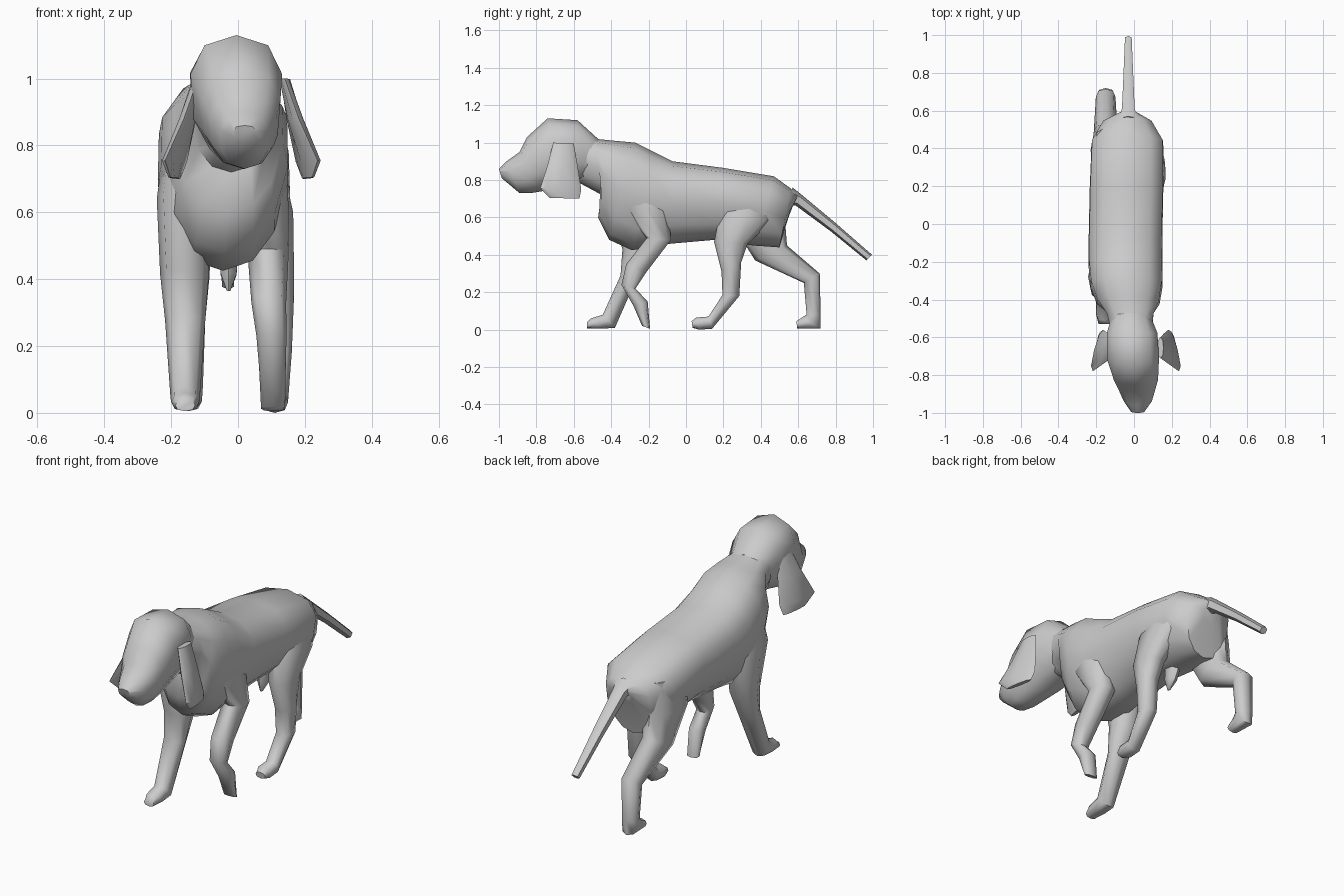
import bpy, bmesh
from math import sin, cos, pi, radians, copysign
from mathutils import Vector


def power(v, e):
    return copysign(abs(v) ** e, v)


def loft(name, sections, n=8, taper=0.0, e=0.85):
    """Skin rings. Section: front/top point (y, z), back/bottom point (y, z),
    centre x, half width, optional x lean of the front point."""
    bm = bmesh.new()
    rings = []
    for y1, z1, y2, z2, x, hw, *lean in sections:
        dx = lean[0] if lean else 0
        mid = Vector((x, (y1 + y2) / 2, (z1 + z2) / 2))
        arm = Vector((dx, (y1 - y2) / 2, (z1 - z2) / 2))
        ring = []
        for i in range(n):
            t = 2 * pi * i / n
            c, s = power(cos(t), e), power(sin(t), e)
            w = hw * s * (1 + taper * c)
            ring.append(bm.verts.new(mid + arm * c + Vector((w, 0, 0))))
        rings.append(ring)
    for a, b in zip(rings, rings[1:]):
        for i in range(n):
            j = (i + 1) % n
            bm.faces.new((a[i], a[j], b[j], b[i]))
    bm.faces.new(rings[0])
    bm.faces.new(rings[-1])
    bmesh.ops.recalc_face_normals(bm, faces=bm.faces)
    me = bpy.data.meshes.new(name)
    bm.to_mesh(me)
    bm.free()
    ob = bpy.data.objects.new(name, me)
    bpy.context.collection.objects.link(ob)
    bpy.ops.object.select_all(action='DESELECT')
    ob.select_set(True)
    bpy.context.view_layer.objects.active = ob
    bpy.ops.object.shade_smooth_by_angle(angle=radians(55))
    return ob


# Torso and neck, narrowing towards the belly
loft("body", [
    (-.62, 1.06, -.58, .79, -.01, .10),
    (-.48, 1.02, -.45, .72, -.02, .125),
    (-.38, 1.01, -.47, .60, -.03, .165),
    (-.27, 1.0, -.41, .48, -.04, .19),
    (-.17, .95, -.29, .425, -.045, .195),
    (-.07, .90, -.08, .46, -.045, .195),
    (.20, .865, .15, .48, -.04, .195),
    (.47, .82, .36, .45, -.035, .19),
    (.56, .755, .50, .44, -.035, .13),
    (.60, .72, .55, .62, -.03, .05),
], n=12, taper=.2)

# Head with muzzle
loft("head", [
    (-1.0, .86, -.985, .81, .02, .035),
    (-.96, .90, -.89, .73, .02, .075),
    (-.89, .95, -.83, .73, .015, .10),
    (-.85, 1.03, -.77, .74, .01, .118),
    (-.74, 1.13, -.67, .76, -.005, .138),
    (-.58, 1.12, -.57, .79, -.01, .135),
    (-.47, 1.02, -.50, .80, -.015, .10),
], n=10, taper=.1)

# Hanging ears, flared outwards at the front edge
for side, name in ((1, "right_ear"), (-1, "left_ear")):
    out = .15 if side > 0 else .13
    loft(name, [
        (-.71, 1.0, -.60, .995, side * (out - .01), .016),
        (-.74, .88, -.58, .88, side * (out + .02), .022, side * .012),
        (-.78, .755, -.56, .75, side * (out + .06), .022, side * .028),
        (-.73, .705, -.57, .70, side * (out + .06), .012, side * .012),
    ])

# Tail
loft("tail", [
    (.57, .76, .53, .66, -.03, .055),
    (.62, .72, .585, .665, -.03, .038),
    (.80, .57, .775, .525, -.03, .029),
    (.995, .40, .965, .37, -.03, .02),
], n=6)

# Front leg reaching forward
loft("left_front_leg", [
    (-.36, .88, -.18, .88, -.15, .06),
    (-.41, .66, -.15, .62, -.165, .078),
    (-.34, .43, -.20, .40, -.16, .073),
    (-.35, .29, -.27, .26, -.158, .06),
    (-.445, .08, -.38, .01, -.158, .044),
    (-.51, .06, -.45, .005, -.158, .042),
    (-.53, .04, -.53, .005, -.158, .03),
])

# Front leg lifting off
loft("right_front_leg", [
    (-.36, .84, -.20, .86, .07, .05),
    (-.33, .64, -.10, .68, .085, .065),
    (-.21, .49, -.08, .48, .09, .062),
    (-.32, .35, -.21, .31, .092, .052),
    (-.345, .24, -.27, .22, .10, .045),
    (-.28, .125, -.205, .15, .103, .04),
    (-.235, .02, -.192, .005, .105, .036),
])

# Hind leg under the belly
loft("right_hind_leg", [
    (.26, .78, .50, .74, .06, .07),
    (.18, .62, .46, .58, .09, .075),
    (.15, .47, .33, .46, .105, .062),
    (.19, .31, .295, .36, .115, .052),
    (.195, .185, .285, .18, .115, .046),
    (.12, .07, .14, .005, .11, .04),
    (.055, .065, .07, 0, .11, .04),
    (.03, .045, .035, .01, .11, .028),
])

# Hind leg stretched back
loft("left_hind_leg", [
    (.24, .76, .52, .74, -.14, .075),
    (.25, .56, .53, .58, -.155, .075),
    (.37, .37, .54, .45, -.15, .065),
    (.63, .25, .715, .30, -.15, .052),
    (.645, .08, .72, .08, -.15, .045),
    (.62, .065, .72, .005, -.15, .042),
    (.59, .045, .595, .005, -.15, .032),
])

# Small tuft under the belly
loft("belly_tuft", [
    (.22, .48, .32, .47, -.028, .03),
    (.22, .42, .29, .41, -.028, .027),
    (.23, .365, .25, .365, -.028, .006),
], n=6)
